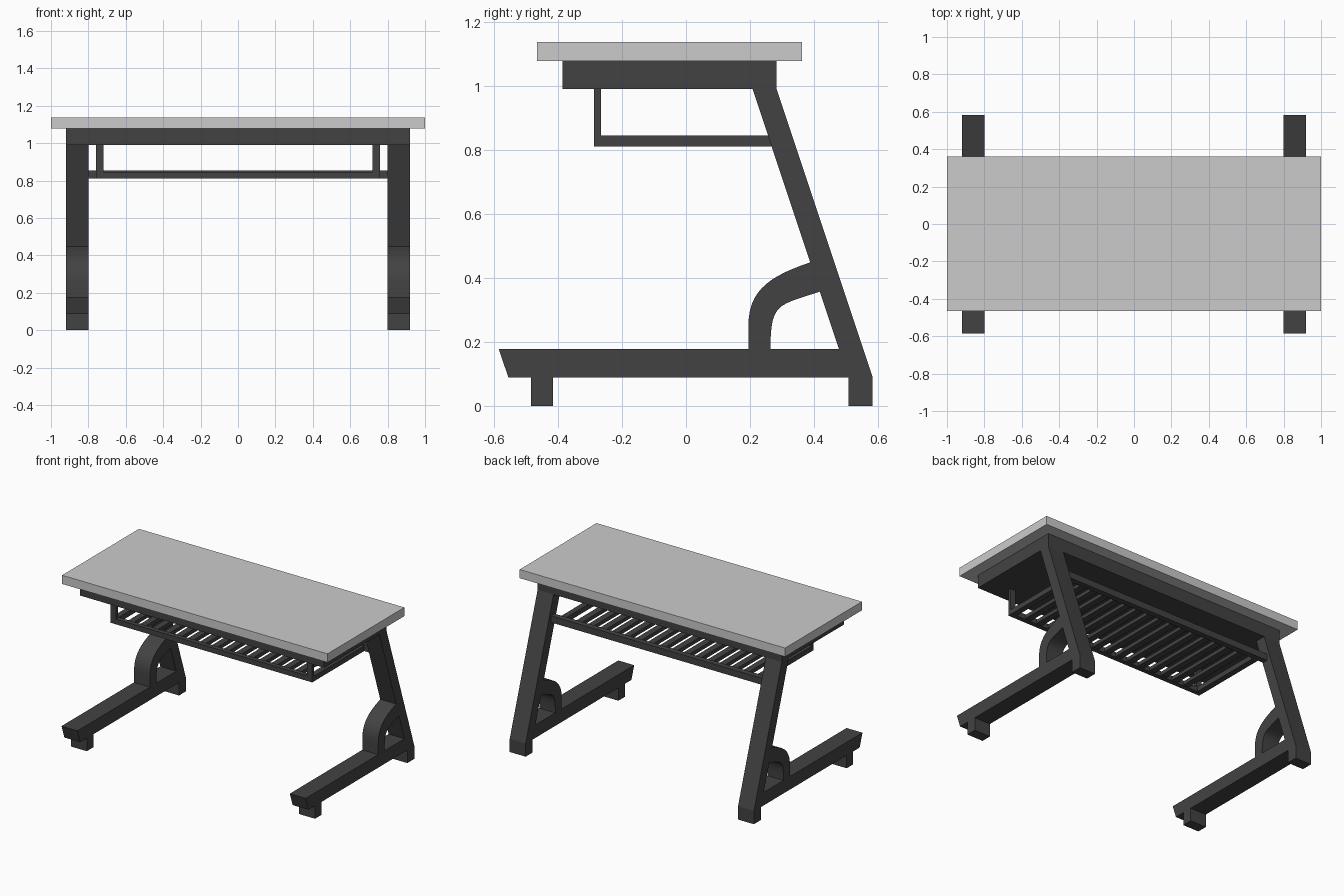
import bpy, bmesh
from mathutils import Vector
from mathutils.geometry import interpolate_bezier

if "Cube" in bpy.data.objects:
    bpy.data.objects.remove(bpy.data.objects["Cube"])

dark = bpy.data.materials.new("dark_metal")
dark.diffuse_color = (0.055, 0.055, 0.055, 1)
dark.use_nodes = True
dark.node_tree.nodes["Principled BSDF"].inputs["Base Color"].default_value = dark.diffuse_color


def finish(name, bm, mat=None, mirror=False):
    bmesh.ops.recalc_face_normals(bm, faces=bm.faces)
    me = bpy.data.meshes.new(name)
    bm.to_mesh(me)
    bm.free()
    ob = bpy.data.objects.new(name, me)
    bpy.context.collection.objects.link(ob)
    if mat:
        me.materials.append(mat)
    if mirror:
        ob.modifiers.new("Mirror", 'MIRROR').use_mirror_merge = False
    return ob


def add_box(bm, x, y, z):
    vs = bmesh.ops.create_cube(bm, size=1)["verts"]
    for v in vs:
        v.co = [a + (b - a) * (c + 0.5) for (a, b), c in zip((x, y, z), v.co)]


def box(name, x, y, z, mat=dark, mirror=False):
    bm = bmesh.new()
    add_box(bm, x, y, z)
    return finish(name, bm, mat, mirror)


def side_profile(name, pts, x0, x1):
    """Extrude a (y, z) outline along x and mirror it to the other side."""
    bm = bmesh.new()
    face = bm.faces.new([bm.verts.new((x0, y, z)) for y, z in pts])
    ext = bmesh.ops.extrude_face_region(bm, geom=[face])["geom"]
    bmesh.ops.translate(bm, vec=(x1 - x0, 0, 0),
                        verts=[e for e in ext if isinstance(e, bmesh.types.BMVert)])
    return finish(name, bm, dark, True)


def bezier(pts, n=14):
    p = [Vector((y, z, 0)) for y, z in pts]
    return [(v.x, v.y) for v in interpolate_bezier(*p, n)]


# Top and the deep apron under it
box("tabletop", (-1, 1), (-0.465, 0.362), (1.078, 1.137), None)
box("apron", (-0.92, 0.92), (-0.386, 0.283), (0.99, 1.078))

# Slanted leg, floor beam and rear foot in one outline
side_profile("leg_frame", [
    (-0.585, 0.177), (0.478, 0.177), (0.208, 0.99), (0.283, 0.99), (0.583, 0.09),
    (0.583, 0), (0.508, 0), (0.508, 0.088), (-0.555, 0.088)], 0.80, 0.92)
box("front_foot", (0.80, 0.92), (-0.485, -0.415), (0, 0.09), mirror=True)

# Curved brace between beam and leg
outer = bezier([(0.195, 0.25), (0.195, 0.36), (0.26, 0.405), (0.388, 0.448)])
inner = bezier([(0.264, 0.20), (0.268, 0.32), (0.29, 0.315), (0.42, 0.357)])
brace = side_profile("curved_brace",
                     [(0.195, 0.176)] + outer + inner[::-1] + [(0.264, 0.176)],
                     0.80, 0.92)
bpy.context.view_layer.objects.active = brace
brace.select_set(True)
bpy.ops.object.shade_smooth_by_angle()

# Hanging shelf: posts, rails and slats
box("shelf_post", (0.72, 0.76), (-0.287, -0.265), (0.82, 0.99), mirror=True)
box("shelf_side_rail", (0.72, 0.76), (-0.287, 0.28), (0.81, 0.845), mirror=True)
box("shelf_front_rail", (-0.76, 0.76), (-0.287, -0.255), (0.81, 0.845))
box("shelf_back_rail", (-0.80, 0.80), (0.272, 0.31), (0.81, 0.855))
bm = bmesh.new()
count = 15
for i in range(count):
    x = -0.72 + 1.44 * (i + 1) / (count + 1)
    add_box(bm, (x - 0.022, x + 0.022), (-0.26, 0.28), (0.815, 0.84))
finish("shelf_slats", bm, dark)
